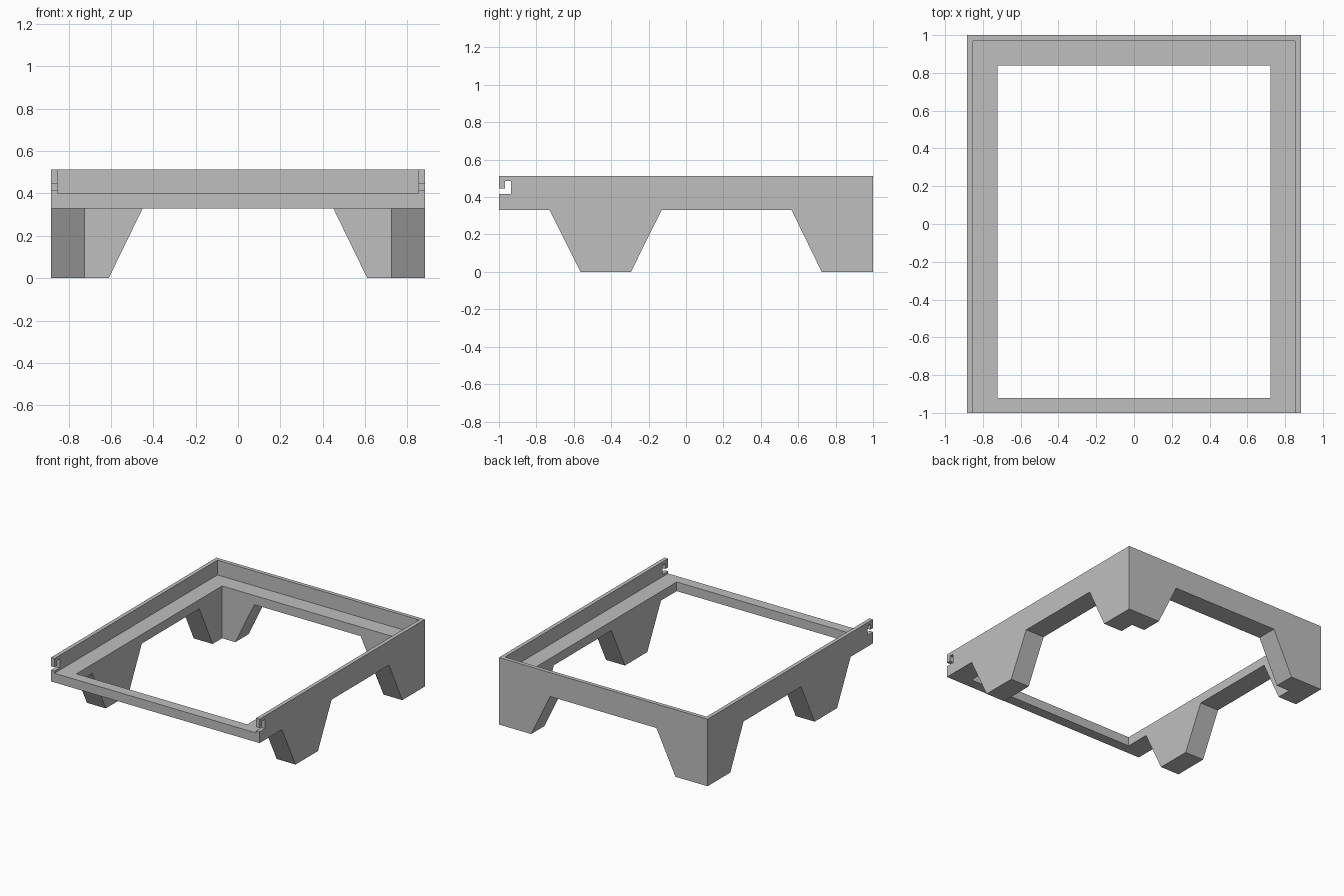
import bpy
import bmesh
from mathutils import Vector

cube = bpy.data.objects.get("Cube")
if cube:
    bpy.data.objects.remove(cube, do_unlink=True)

grey = bpy.data.materials.new("plain grey")
grey.use_nodes = True
colour = (0.52, 0.52, 0.52, 1)
grey.diffuse_color = colour
grey.node_tree.nodes["Principled BSDF"].inputs["Base Color"].default_value = colour


def prism(name, profile, axis, start, end):
    """Extrude a 2D profile along x (y-z profile), y (x-z) or z (x-y)."""
    def place(a, b):
        return {"x": (start, a, b), "y": (a, start, b), "z": (a, b, start)}[axis]

    bm = bmesh.new()
    face = bm.faces.new([bm.verts.new(place(a, b)) for a, b in profile])
    grown = bmesh.ops.extrude_face_region(bm, geom=[face])["geom"]
    shift = Vector([end - start if axis == k else 0 for k in "xyz"])
    bmesh.ops.translate(bm, verts=[v for v in grown if isinstance(v, bmesh.types.BMVert)], vec=shift)
    bmesh.ops.recalc_face_normals(bm, faces=bm.faces)
    mesh = bpy.data.meshes.new(name)
    bm.to_mesh(mesh)
    bm.free()
    mesh.materials.append(grey)
    obj = bpy.data.objects.new(name, mesh)
    bpy.context.collection.objects.link(obj)
    return obj


def rect(a0, a1, b0, b1):
    return [(a0, b0), (a1, b0), (a1, b1), (a0, b1)]


W, TOP, LEDGE, UNDER = 0.883, 0.513, 0.40, 0.33
INNER, LIP = 0.723, 0.853

frame = prism("tray_stand_frame", rect(-W, W, -1, 1), "z", 0, TOP)

cutters = [
    # Central opening
    prism("opening_cutter", rect(-INNER, INNER, -0.92, 0.84), "z", -0.1, 1),
    # Recess inside the lip, open at the front
    prism("recess_cutter", rect(-LIP, LIP, -1.1, 0.97), "z", LEDGE, 1),
    # Gap under the front bar, sloped along the front legs
    prism("front_gap_cutter", [(-1.1, -0.1), (-0.515, -0.1), (-0.73, UNDER), (-1.1, UNDER)], "x", -1, 1),
    # Gap between front and back legs
    prism("side_gap_cutter", [(-0.344, -0.1), (0.774, -0.1), (0.565, UNDER), (-0.13, UNDER)], "x", -1, 1),
    # Gap between the two back legs
    prism("back_gap_cutter", [(-0.659, -0.1), (0.659, -0.1), (0.45, UNDER), (-0.45, UNDER)], "y", -1.1, 1.1),
    # Hooked latch slots at the front ends of the side lips
    prism("latch_slot_cutter", [(-1.1, 0.417), (-0.935, 0.417), (-0.935, 0.487),
                                (-0.968, 0.487), (-0.968, 0.446), (-1.1, 0.446)], "x", -1, 1),
]

for cutter in cutters:
    cutter.hide_render = True
    mod = frame.modifiers.new(cutter.name, "BOOLEAN")
    mod.operation = "DIFFERENCE"
    mod.solver = "EXACT"
    mod.object = cutter

# Bake the cuts into the frame, then discard the cutters
depsgraph = bpy.context.evaluated_depsgraph_get()
finished = bpy.data.meshes.new_from_object(frame.evaluated_get(depsgraph))
frame.modifiers.clear()
frame.data = finished
for cutter in cutters:
    bpy.data.objects.remove(cutter, do_unlink=True)
